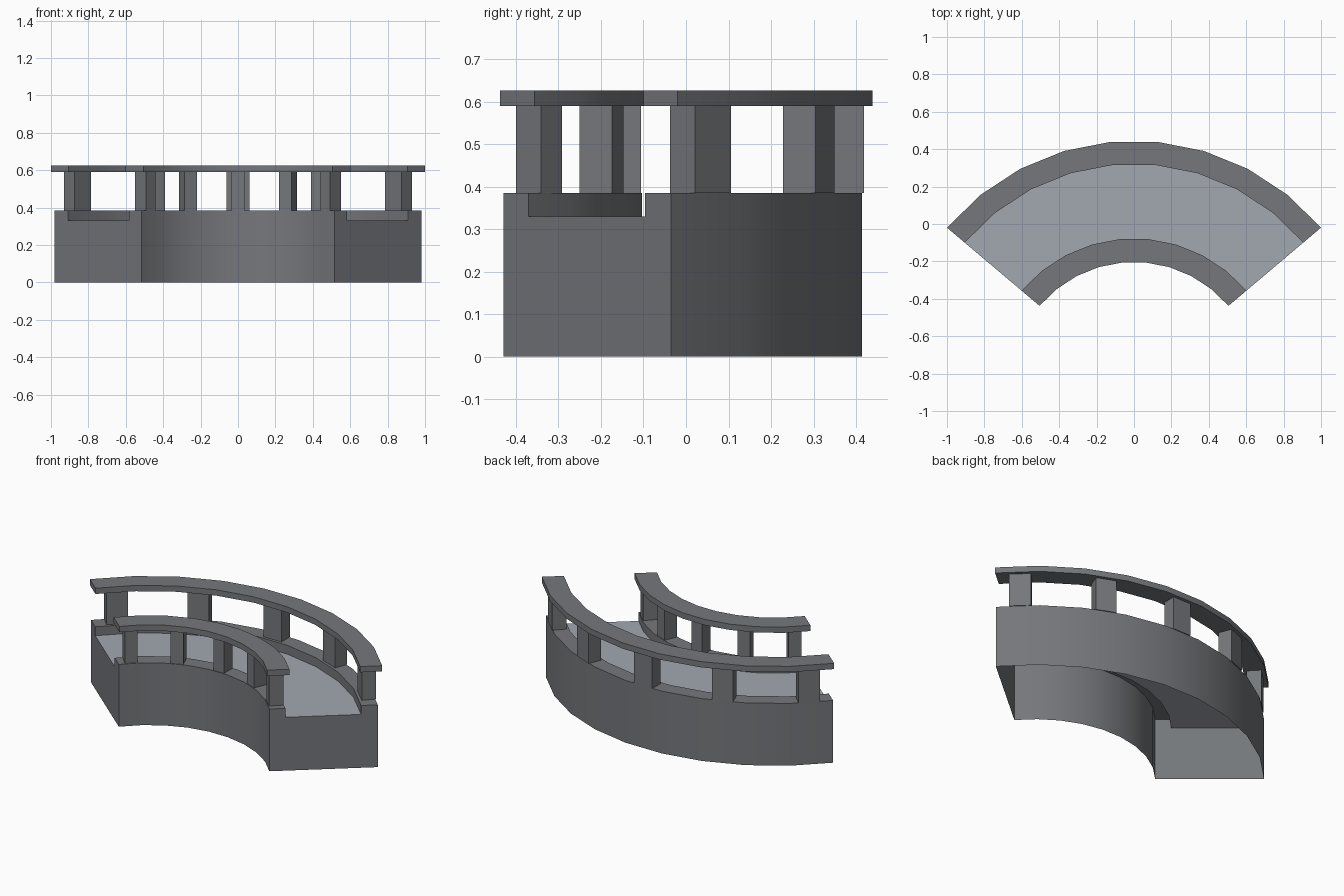
import bpy, bmesh, math
from mathutils import Matrix

if "Cube" in bpy.data.objects:
    bpy.data.objects.remove(bpy.data.objects["Cube"])

CY = -0.864                      # arc centre on the y axis
A0, A1 = math.radians(40.18), math.radians(139.82)
SEGS = 9


def material(name, rgb):
    m = bpy.data.materials.new(name)
    m.diffuse_color = (*rgb, 1)
    m.use_nodes = True
    m.node_tree.nodes["Principled BSDF"].inputs["Base Color"].default_value = m.diffuse_color
    return m


stone = material("grey stone", (0.178, 0.186, 0.2))
paving = material("pale deck", (0.36, 0.39, 0.435))


def finish(name, bm, mats):
    bmesh.ops.recalc_face_normals(bm, faces=bm.faces)
    me = bpy.data.meshes.new(name)
    bm.to_mesh(me)
    bm.free()
    ob = bpy.data.objects.new(name, me)
    bpy.context.collection.objects.link(ob)
    for m in mats:
        me.materials.append(m)
    return ob


def sweep(name, profile, mats, open_bottom=False, deck_edge=None):
    """Sweep an (r, z) profile round the arc, with capped ends."""
    bm = bmesh.new()
    rings = []
    for i in range(SEGS + 1):
        a = A0 + (A1 - A0) * i / SEGS
        rings.append([bm.verts.new((r * math.cos(a), CY + r * math.sin(a), z))
                      for r, z in profile])
    n = len(profile)
    for p, q in zip(rings, rings[1:]):
        for j in range(n - 1 if open_bottom else n):
            k = (j + 1) % n
            f = bm.faces.new((p[j], p[k], q[k], q[j]))
            if j == deck_edge:
                f.material_index = 1
    bm.faces.new(rings[0])
    bm.faces.new(rings[-1][::-1])
    ob = finish(name, bm, mats)
    bpy.ops.object.select_all(action='DESELECT')
    ob.select_set(True)
    bpy.context.view_layer.objects.active = ob
    bpy.ops.object.shade_smooth_by_angle(angle=math.radians(30))


# hollow bridge body: walls, kerbs and sunken deck, open underneath
sweep("bridge_body",
      [(0.674, 0), (0.674, 0.385), (0.764, 0.385), (0.764, 0.33),
       (1.19, 0.33), (1.19, 0.385), (1.284, 0.385), (1.284, 0)],
      [stone, paving], open_bottom=True, deck_edge=3)

# handrails
for name, r0, r1 in (("inner_rail", 0.661, 0.787), ("outer_rail", 1.185, 1.309)):
    sweep(name, [(r0, 0.59), (r0, 0.626), (r1, 0.626), (r1, 0.59)], [stone])

# posts: radius, radial depth, tangential width
for name, r, depth, width in (("inner_post", 0.717, 0.082, 0.072),
                              ("outer_post", 1.242, 0.082, 0.122)):
    for i in range(5):
        a = math.radians(46.3 + 21.85 * i)
        bm = bmesh.new()
        bmesh.ops.create_cube(bm, size=1, matrix=(
            Matrix.Translation((r * math.cos(a), CY + r * math.sin(a), 0.4875))
            @ Matrix.Rotation(a, 4, 'Z')
            @ Matrix.Diagonal((depth, width, 0.205, 1))))
        finish(f"{name}_{i + 1}", bm, [stone])
